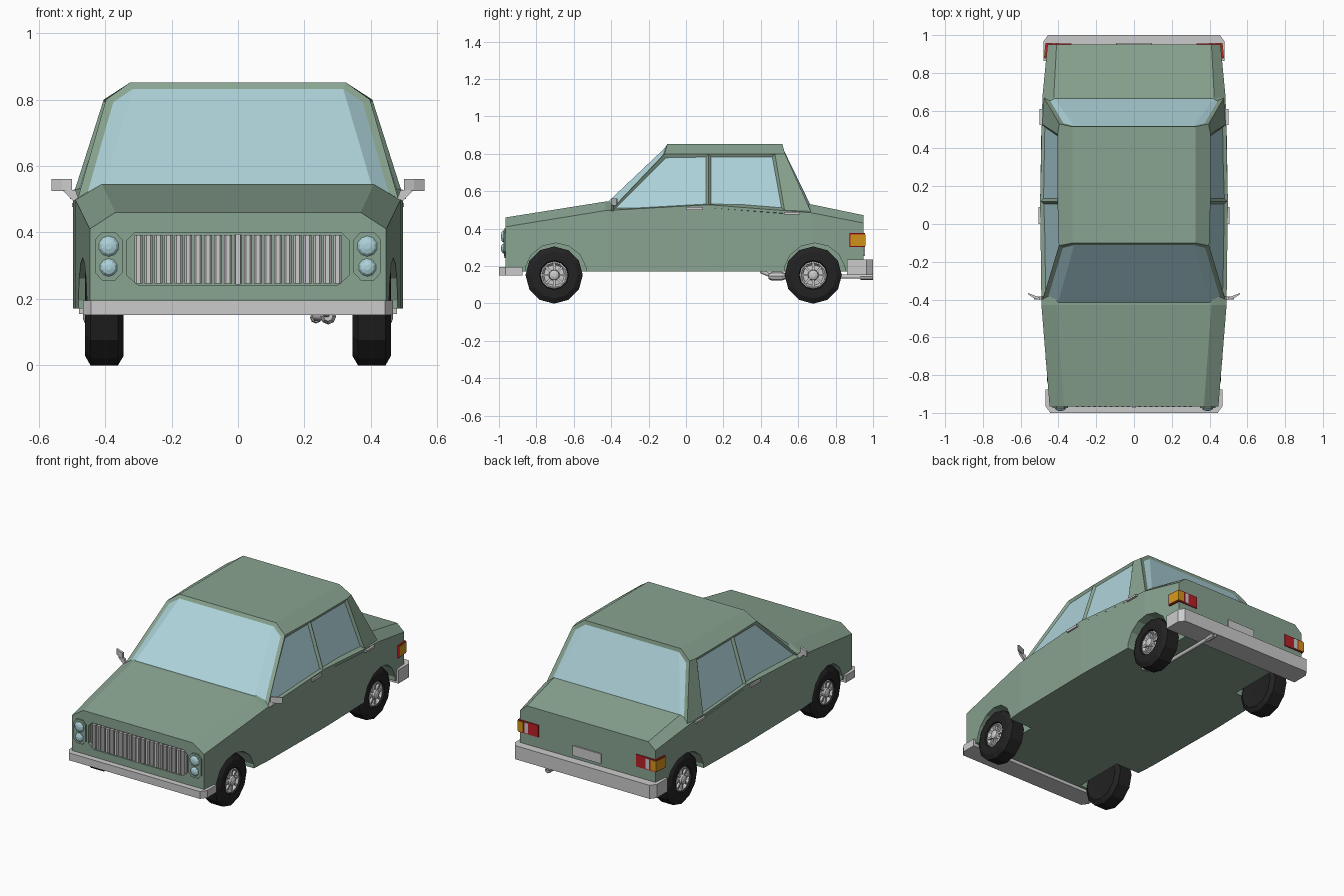
import bpy, bmesh
from math import cos, sin, pi

if "Cube" in bpy.data.objects:
    bpy.data.objects.remove(bpy.data.objects["Cube"])


def material(name, r, g, b):
    m = bpy.data.materials.new(name)
    m.diffuse_color = (r, g, b, 1)
    m.use_nodes = True
    m.node_tree.nodes["Principled BSDF"].inputs["Base Color"].default_value = m.diffuse_color
    return m


GREEN = material("green paint", .25, .37, .28)
GLASS = material("glass", .42, .65, .70)
RUBBER = material("rubber", .016, .016, .016)
RED = material("red lens", .48, .015, .02)
AMBER = material("amber lens", .65, .30, .01)


def build(name, verts, faces, mat=None, mirror=False):
    me = bpy.data.meshes.new(name)
    me.from_pydata(verts, [], faces)
    bm = bmesh.new()
    bm.from_mesh(me)
    bmesh.ops.recalc_face_normals(bm, faces=bm.faces)
    bm.to_mesh(me)
    bm.free()
    ob = bpy.data.objects.new(name, me)
    bpy.context.collection.objects.link(ob)
    if mat:
        me.materials.append(mat)
    if mirror:
        ob.modifiers.new("mirror", 'MIRROR')
    return ob


def loft(name, rings, mat=None, mirror=False):
    """Skin equal-length rings and cap both ends."""
    n = len(rings[0])
    verts = [p for ring in rings for p in ring]
    faces = [(k * n + i, k * n + (i + 1) % n, (k + 1) * n + (i + 1) % n, (k + 1) * n + i)
             for k in range(len(rings) - 1) for i in range(n)]
    faces += [tuple(range(n)), tuple(range(len(verts) - n, len(verts)))]
    return build(name, verts, faces, mat, mirror)


def place(axis, u, v, d):
    return {'x': (d, u, v), 'y': (u, d, v), 'z': (u, v, d)}[axis]


def prism(name, pts, axis, a, b, mat=None, mirror=False):
    return loft(name, [[place(axis, u, v, d) for u, v in pts] for d in (a, b)], mat, mirror)


def lathe(name, profile, n, axis, cu, cv, mat=None, mirror=False):
    rings = [[place(axis, cu + r * sin(2 * pi * i / n), cv - r * cos(2 * pi * i / n), d)
              for i in range(n)] for r, d in profile]
    return loft(name, rings, mat, mirror)


def box(name, x, y, z, mat=None, mirror=False):
    return prism(name, [(x[0], y[0]), (x[1], y[0]), (x[1], y[1]), (x[0], y[1])],
                 'z', z[0], z[1], mat, mirror)


def cut(target, cutter):
    m = target.modifiers.new("cut", 'BOOLEAN')
    m.operation, m.solver, m.object = 'DIFFERENCE', 'EXACT', cutter
    bpy.context.view_layer.objects.active = target
    bpy.ops.object.modifier_apply(modifier=m.name)
    bpy.data.objects.remove(cutter)


# Lower body: stations of y, side x, shoulder z, top x, top z
stations = [(-.965, .447, .41, .37, .46), (-.43, .49, .497, .41, .545), (.12, .497, .528, .42, .545),
            (.67, .485, .485, .425, .53), (.95, .458, .43, .41, .472)]
rings = []
for y, xs, zs, xt, zt in stations:
    half = [(xs, y, .17), (xs, y, zs), (xt, y, zt)]
    rings.append(half + [(-x, y, z) for x, y, z in reversed(half)])
body = loft("body", rings, GREEN)

# Wheel arches and grille recess cut from the body
AXLES = {"front": -.705, "rear": .68}
for y in AXLES.values():
    for s in (1, -1):
        cut(body, lathe("arch_cutter", [(.166, s * .32), (.166, s * .6)], 14, 'x', y + .008, .157, GREEN))
recess = [(.335, .27), (.335, .375), (.31, .4), (-.31, .4), (-.335, .375), (-.335, .27),
          (-.30, .24), (.30, .24)]
cut(body, prism("recess_cutter", recess, 'y', -1.1, -.94, GREEN))

# Cabin: right half points, mirrored by offset N
half = [(.488, -.415, .485), (.497, .12, .512), (.49, .53, .48), (.48, .675, .475),
        (.398, -.115, .80), (.405, .12, .80), (.405, .475, .80), (.395, .53, .80),
        (.325, -.10, .852), (.325, .515, .852), (.41, -.455, .522), (.42, .685, .515)]
N = len(half)
sides = [(0, 1, 5, 4), (1, 2, 6, 5), (2, 3, 7, 6), (4, 5, 6, 7, 9, 8), (0, 4, 8, 10), (3, 11, 9, 7)]
faces = sides + [tuple(i + N for i in f) for f in sides]
faces += [(8, 9, 9 + N, 8 + N), (10, 8, 8 + N, 10 + N), (11, 9, 9 + N, 11 + N),
          (0, 1, 2, 3, 11, 11 + N, 3 + N, 2 + N, 1 + N, N, 10 + N, 10)]
cabin = build("cabin", half + [(-x, y, z) for x, y, z in half], faces, GREEN)
cabin.data.materials.append(GLASS)
bm = bmesh.new()
bm.from_mesh(cabin.data)
bm.faces.ensure_lookup_table()
side_panes = [bm.faces[i] for i in (0, 1, 6, 7)]
windscreen = [bm.faces[i] for i in (4, 10, 13)]
rear_window = [bm.faces[i] for i in (5, 11, 14)]
for f in side_panes + windscreen + rear_window:
    f.material_index = 1
rims = bmesh.ops.inset_individual(bm, faces=side_panes, thickness=.02, depth=-.012)['faces']
for region in (windscreen, rear_window):
    rims += bmesh.ops.inset_region(bm, faces=region, thickness=.022, depth=-.01,
                                   use_even_offset=True)['faces']
for f in rims:
    f.material_index = 0
bm.to_mesh(cabin.data)
bm.free()

# Wheels: tyre, rim, spokes and hub cap
for end, y in AXLES.items():
    lathe(end + "_tyres", [(.06, .35), (.125, .345), (.153, .362), (.153, .445), (.125, .461),
                           (.078, .461), (.07, .435)], 12, 'x', y, .152, RUBBER, True)
    lathe(end + "_rims", [(.06, .42), (.073, .452), (.066, .455), (.055, .438), (.03, .44), (.026, .462),
                          (.012, .468)], 12, 'x', y, .152, None, True)
    for k in range(8):
        a = k * pi / 4
        c, s = cos(a), sin(a)
        pts = [(y + c * r - s * w, .152 + s * r + c * w)
               for r, w in ((.02, -.006), (.067, -.006), (.067, .006), (.02, .006))]
        prism(end + "_spokes", pts, 'x', .43, .452, None, True)

# Grille bars
bar = prism("grille_bars", [(-.312, -.935), (-.312, -.963), (-.306, -.969), (-.294, -.969),
                            (-.288, -.963), (-.288, -.935)], 'z', .245, .392)
arr = bar.modifiers.new("array", 'ARRAY')
arr.count = 21
arr.use_relative_offset = False
arr.use_constant_offset = True
arr.constant_offset_displace = (.03, 0, 0)
box("grille_centre", (-.008, .008), (-.94, -.974), (.242, .395))

# Twin headlights in an eight-sided housing
housing = [(.37, .255), (.41, .255), (.431, .278), (.431, .378), (.41, .401), (.37, .401),
           (.349, .378), (.349, .278)]
prism("headlight_housing", housing, 'y', -.94, -.974, GREEN, True)
for name, z, r in (("upper_headlight", .358, .031), ("lower_headlight", .294, .027)):
    lathe(name, [(r, -.96), (r, -.977), (r * .75, -.985), (r * .3, -.989)], 10, 'y', .39, z, GLASS, True)

# Bumpers with chamfered corners
for name, s, w, inner, z0, z1 in (("front_bumper", -1, .468, .875, .15, .195),
                                  ("rear_bumper", 1, .48, .862, .153, .236)):
    pts = [(w, inner), (w, .965), (w - .025, 1), (-w + .025, 1), (-w, .965), (-w, inner)]
    prism(name, [(x, s * y) for x, y in pts], 'z', z0, z1)

# Tail lights wrapping the rear corners, number plate
prism("tail_light", [(.33, .93), (.33, .956), (.466, .956), (.474, .875), (.44, .875)],
      'z', .302, .376, RED, True)
prism("turn_signal", [(.43, .93), (.43, .959), (.469, .959), (.477, .88), (.44, .88)],
      'z', .308, .370, AMBER, True)
box("reversing_light", (.397, .42), (.93, .959), (.308, .370), None, True)
box("rear_plate", (-.095, .095), (.94, .958), (.255, .315))

# Door mirrors and handles
prism("mirror_head", [(.50, -.402), (.53, -.392), (.562, -.372), (.558, -.366), (.528, -.378), (.50, -.388)],
      'z', .525, .561, None, True)
prism("mirror_stalk", [(.48, .50), (.497, .495), (.53, .527), (.49, .527)], 'y', -.40, -.385, None, True)
box("front_handle", (.48, .506), (.0, .09), (.50, .515), None, True)
box("rear_handle", (.47, .500), (.525, .61), (.476, .488), None, True)

# Exhaust pipe, silencer and tip
curve = bpy.data.curves.new("exhaust_pipe", 'CURVE')
curve.dimensions = '3D'
curve.bevel_depth, curve.bevel_resolution, curve.use_fill_caps = .012, 1, True
path = curve.splines.new('POLY')
path.points.add(3)
for p, co in zip(path.points, [(.27, .40, .172), (.265, .47, .143), (.235, .56, .145), (.235, .98, .143)]):
    p.co = (*co, 1)
bpy.context.collection.objects.link(bpy.data.objects.new("exhaust_pipe", curve))
lathe("silencer", [(.014, .44), (.024, .46), (.024, .51), (.014, .54)], 8, 'y', .272, .146)
lathe("exhaust_tip", [(.014, .93), (.018, .94), (.018, 1.0), (.012, 1.0), (.011, .97)], 8, 'y', .235, .143)
